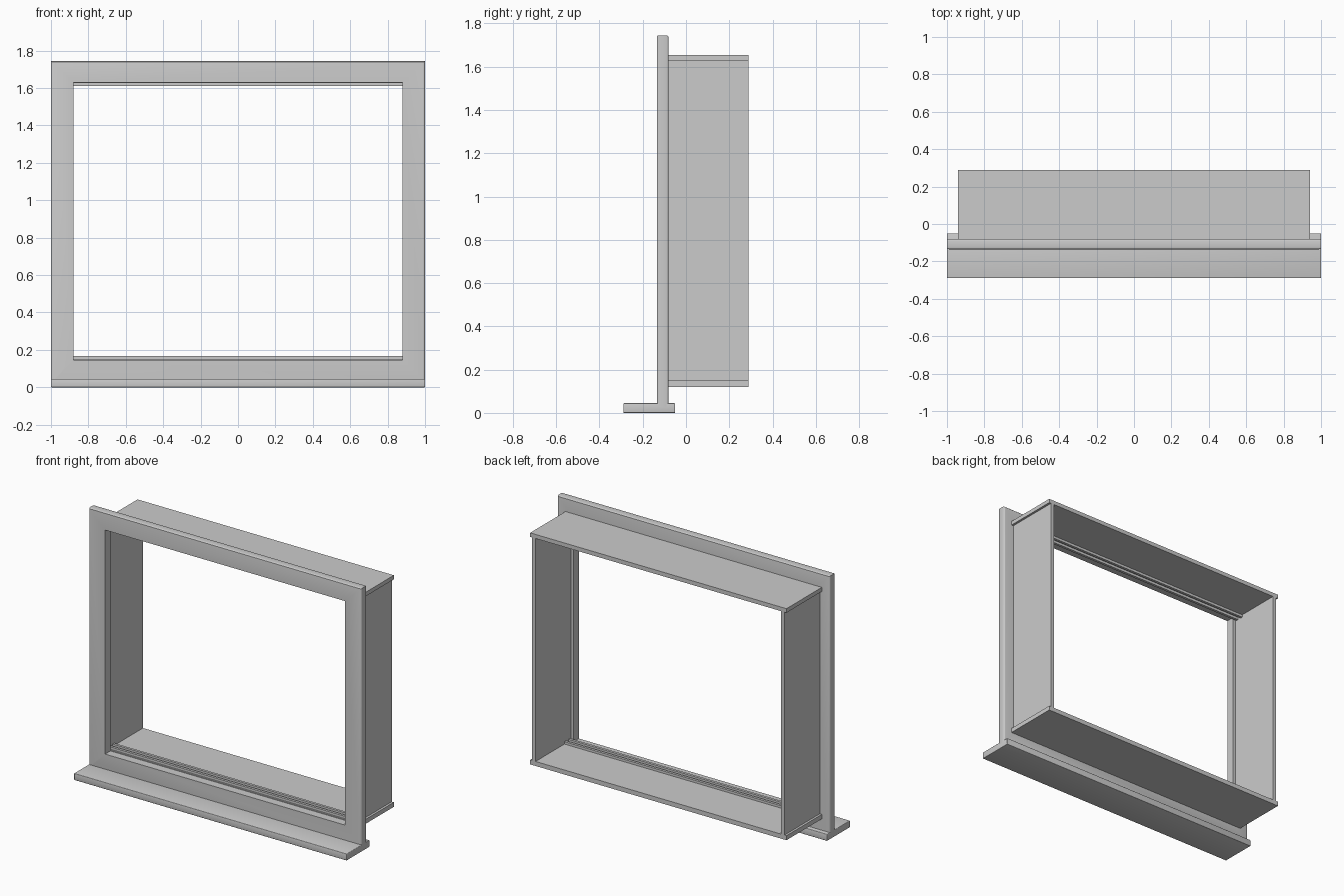
import bpy, bmesh

if "Cube" in bpy.data.objects:
    bpy.data.objects.remove(bpy.data.objects["Cube"])


def box(name, x, y, z, bevel=0.0):
    """Box from (min, max) ranges, optionally with softly rounded edges."""
    bm = bmesh.new()
    bmesh.ops.create_cube(bm, size=1)
    for v in bm.verts:
        v.co = [r[0] if c < 0 else r[1] for c, r in zip(v.co, (x, y, z))]
    return finish(name, bm, bevel)


def finish(name, bm, bevel=0.0, edges=None):
    if bevel:
        bmesh.ops.bevel(bm, geom=edges or bm.edges[:], offset=bevel,
                        segments=3, profile=0.5, affect='EDGES')
    bmesh.ops.recalc_face_normals(bm, faces=bm.faces[:])
    mesh = bpy.data.meshes.new(name)
    bm.to_mesh(mesh)
    bm.free()
    obj = bpy.data.objects.new(name, mesh)
    bpy.context.collection.objects.link(obj)
    return obj


# Front casing: one rectangular ring, rounded on its outer edges
bm = bmesh.new()
outer = [(-1, 0.03), (1, 0.03), (1, 1.745), (-1, 1.745)]
inner = [(-0.88, 0.145), (0.88, 0.145), (0.88, 1.63), (-0.88, 1.63)]
rings = [[bm.verts.new((x, y, z)) for x, z in loop]
         for loop, y in ((outer, -0.135), (inner, -0.135),
                         (inner, -0.08), (outer, -0.08))]
for k in range(4):
    a, b = rings[k], rings[(k + 1) % 4]
    for i in range(4):
        j = (i + 1) % 4
        bm.faces.new((a[i], a[j], b[j], b[i]))
rim = set(rings[0] + rings[3])
edges = [e for e in bm.edges if all(v in rim for v in e.verts)
         and (e.verts[0].co - e.verts[1].co).length > 1
         and max(v.co.z for v in e.verts) > 0.1]
finish("front_casing", bm, 0.01, edges)

# Projecting sill
box("sill", (-1, 1), (-0.29, -0.05), (0, 0.045), 0.004)

# Deep jamb box behind the casing
DEPTH = (-0.08, 0.29)
box("head_board", (-0.94, 0.94), DEPTH, (1.628, 1.655))
box("bottom_board", (-0.94, 0.94), DEPTH, (0.12, 0.15))
for side, x in (("left", (-0.925, -0.9)), ("right", (0.9, 0.925))):
    box(side + "_jamb", x, DEPTH, (0.15, 1.628))

# Sliding tracks at head and bottom
for n, y in enumerate(((-0.07, -0.053), (-0.029, -0.012)), 1):
    box(f"bottom_track_{n}", (-0.9, 0.9), y, (0.15, 0.166))
    box(f"head_track_{n}", (-0.9, 0.9), y, (1.611, 1.628))

# Smooth the rounded edges, keep the flats crisp
for obj in bpy.context.collection.objects:
    obj.select_set(True)
    bpy.context.view_layer.objects.active = obj
bpy.ops.object.shade_smooth_by_angle()
